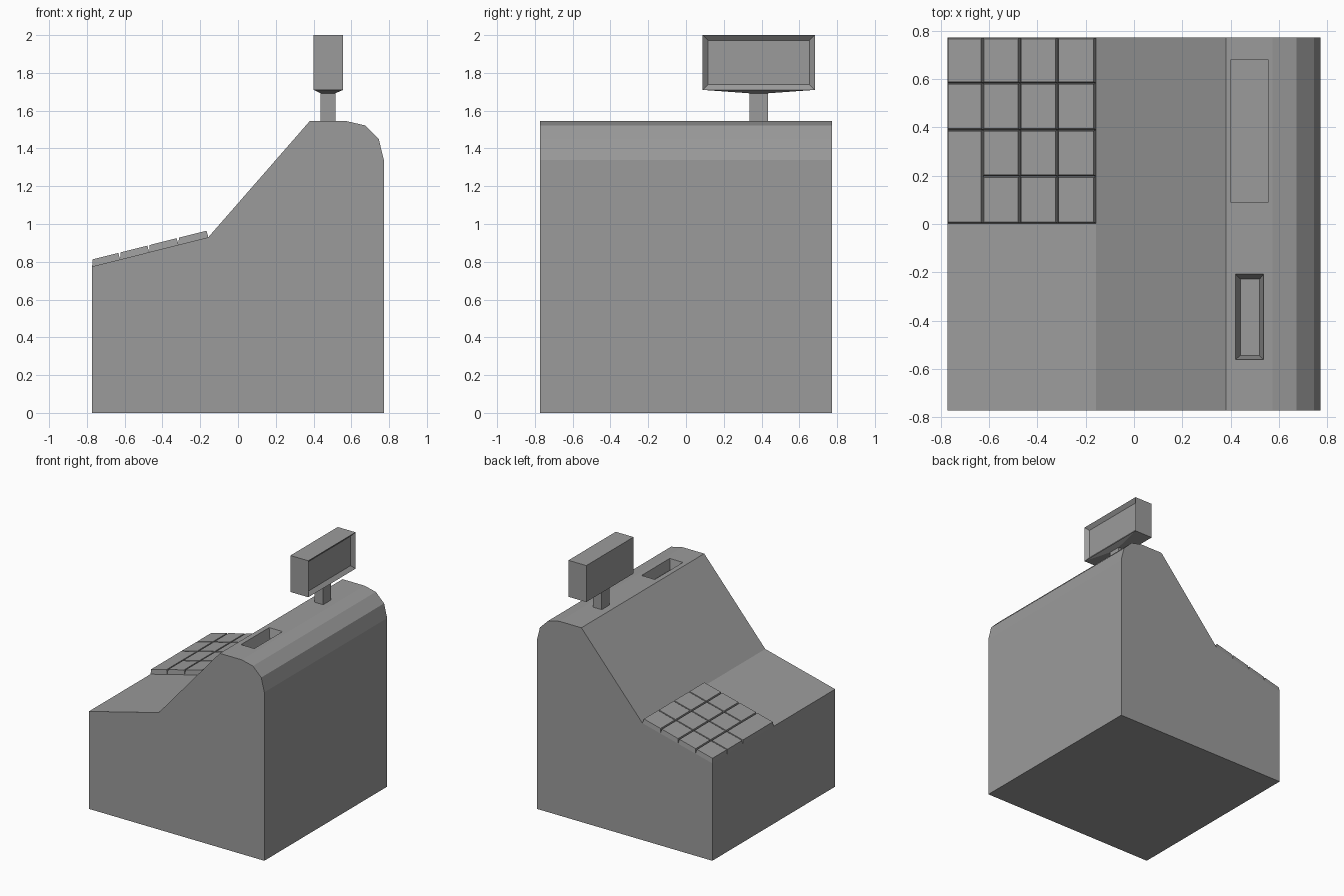
import bpy
import bmesh

cube = bpy.data.objects.get("Cube")
if cube:
    bpy.data.objects.remove(cube, do_unlink=True)

# Single matte grey for every part
GREY = (0.33, 0.33, 0.33, 1.0)
grey = bpy.data.materials.new("plain grey")
grey.use_nodes = True
grey.diffuse_color = GREY
for node in grey.node_tree.nodes:
    if node.type == 'BSDF_PRINCIPLED':
        node.inputs["Base Color"].default_value = GREY
        node.inputs["Roughness"].default_value = 0.8


def finish(name, bm):
    bmesh.ops.recalc_face_normals(bm, faces=bm.faces)
    mesh = bpy.data.meshes.new(name)
    bm.to_mesh(mesh)
    bm.free()
    mesh.materials.append(grey)
    obj = bpy.data.objects.new(name, mesh)
    bpy.context.collection.objects.link(obj)
    return obj


def loft(rings):
    """Closed solid through a list of matching point rings."""
    bm = bmesh.new()
    loops = [[bm.verts.new(p) for p in ring] for ring in rings]
    bm.faces.new(loops[0])
    bm.faces.new(loops[-1])
    n = len(loops[0])
    for a, b in zip(loops, loops[1:]):
        for i in range(n):
            j = (i + 1) % n
            bm.faces.new((a[i], a[j], b[j], b[i]))
    bmesh.ops.recalc_face_normals(bm, faces=bm.faces)
    return bm


def rect(x0, x1, y0, y1, height):
    """Rectangle ring; height is a function of x."""
    return [(x, y, height(x)) for x, y in ((x0, y0), (x1, y0), (x1, y1), (x0, y1))]


def level(z):
    return lambda x: z


# Body: side profile extruded from front to back
HALF = 0.772
TOP = 1.545
profile = [(-HALF, 0), (HALF, 0), (HALF, 1.34), (0.745, 1.45), (0.672, 1.522),
           (0.573, TOP), (0.38, TOP), (-0.157, 0.93), (-HALF, 0.775)]
body = finish("register_body", loft([[(x, y, z) for x, z in profile] for y in (-HALF, HALF)]))

# Receipt slot with tapered walls, cut into the top
cutter = finish("slot_cutter", loft([
    rect(0.44, 0.52, -0.545, -0.228, level(TOP - 0.08)),
    rect(0.42, 0.537, -0.562, -0.208, level(TOP)),
    rect(0.42, 0.537, -0.562, -0.208, level(TOP + 0.05))]))
cutter.hide_render = True
cut = body.modifiers.new("receipt_slot", 'BOOLEAN')
cut.operation = 'DIFFERENCE'
cut.solver = 'EXACT'
cut.object = cutter
bpy.context.view_layer.objects.active = body
body.select_set(True)
bpy.ops.object.modifier_apply(modifier=cut.name)
bpy.data.objects.remove(cutter, do_unlink=True)

# Keypad: tapered keys following the sloped deck
columns = [-HALF, -0.624, -0.47, -0.315, -0.157]
rows = [0.003, 0.198, 0.39, 0.584, HALF]


def deck(x):
    return 0.775 + (x + HALF) * 0.252


def key_top(x):
    return deck(x) + 0.037


def add_key(name, col, row, span=1):
    x0, x1 = columns[col], columns[col + 1]
    y0, y1 = rows[row], rows[row + span]
    finish(name, loft([rect(x0, x1, y0, y1, deck),
                       rect(x0 + 0.002, x1 - 0.01, y0 + 0.005, y1 - 0.005, key_top)]))


for col in range(4):
    for row in range(4):
        if col == 0 and row < 2:
            continue
        add_key(f"key_{col + 1}_{row + 1}", col, row)
add_key("tall_key", 0, 0, span=2)

# Display post
finish("display_post", loft([rect(0.437, 0.515, 0.335, 0.435, level(z)) for z in (TOP - 0.005, 1.70)]))

# Customer display: box with a shallow tapered underside and a recessed screen
bm = loft([rect(0.437, 0.515, 0.335, 0.435, level(1.692)),
           rect(0.40, 0.557, 0.088, 0.682, level(1.71)),
           rect(0.40, 0.557, 0.088, 0.682, level(2.0))])
screen = max(bm.faces, key=lambda f: f.calc_center_median().x)
bmesh.ops.inset_region(bm, faces=[screen], thickness=0.028, depth=-0.025, use_even_offset=True)
finish("customer_display", bm)
